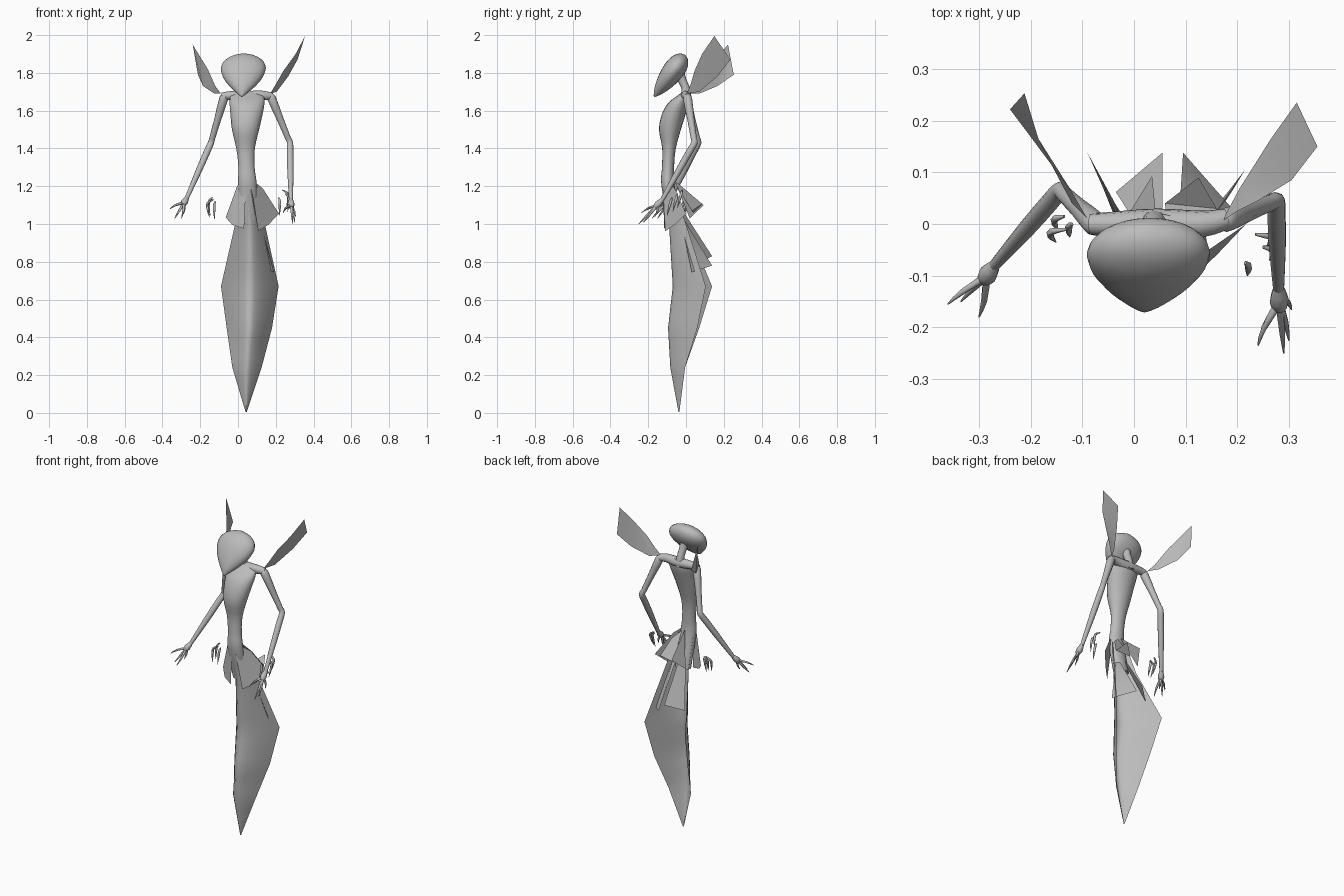
import bpy, bmesh, math
from mathutils import Vector

cube = bpy.data.objects.get("Cube")
if cube:
    bpy.data.objects.remove(cube, do_unlink=True)

grey = bpy.data.materials.new("plain grey")
grey.use_nodes = True
GREY = (0.5, 0.5, 0.5, 1)
grey.diffuse_color = GREY
grey.node_tree.nodes["Principled BSDF"].inputs["Base Color"].default_value = GREY


def finish(name, bm, angle=60):
    bmesh.ops.recalc_face_normals(bm, faces=bm.faces)
    mesh = bpy.data.meshes.new(name)
    bm.to_mesh(mesh)
    bm.free()
    mesh.materials.append(grey)
    ob = bpy.data.objects.new(name, mesh)
    bpy.context.collection.objects.link(ob)
    bpy.ops.object.select_all(action='DESELECT')
    ob.select_set(True)
    bpy.context.view_layer.objects.active = ob
    bpy.ops.object.shade_smooth_by_angle(angle=math.radians(angle))
    return ob


def spline(pts, steps):
    """Smooth resampling of tuples that passes through every point."""
    out = []
    for i in range(len(pts) - 1):
        a, b, c, d = (pts[max(i - 1, 0)], pts[i], pts[i + 1], pts[min(i + 2, len(pts) - 1)])
        for s in range(steps):
            t = s / steps
            out.append([q + t * (r - p) / 2 + t * t * (p - 2.5 * q + 2 * r - e / 2)
                        + t ** 3 * (1.5 * (q - r) + (e - p) / 2)
                        for p, q, r, e in zip(a, b, c, d)])
    return out + [list(pts[-1])]


def skin(bm, rows, closed=True, caps=True):
    rows = [[bm.verts.new(p) for p in row] for row in rows]
    n = len(rows[0])
    for a, b in zip(rows, rows[1:]):
        for i in range(n if closed else n - 1):
            j = (i + 1) % n
            bm.faces.new((a[i], a[j], b[j], b[i]))
    if closed and caps:
        bm.faces.new(rows[0])
        bm.faces.new(rows[-1])


def ring(centre, u, v, ru, rv, n=16):
    return [centre + u * ru * math.cos(k * math.tau / n) + v * rv * math.sin(k * math.tau / n)
            for k in range(n)]


def tube(bm, pts, steps=3, n=10):
    """Round limb along (x, y, z, radius) points."""
    path = spline(pts, steps)
    rows = []
    for i, p in enumerate(path):
        d = Vector(path[min(i + 1, len(path) - 1)][:3]) - Vector(path[max(i - 1, 0)][:3])
        u = d.cross(Vector((0.3, 1, 0.2))).normalized()
        rows.append(ring(Vector(p[:3]), u, d.cross(u).normalized(), p[3], p[3], n))
    skin(bm, rows)


def panel(name, *pts):
    bm = bmesh.new()
    bm.faces.new([bm.verts.new(p) for p in pts])
    bmesh.ops.triangulate(bm, faces=bm.faces)
    finish(name, bm)


# Head: teardrop tilted from the chin up to the crown
bm = bmesh.new()
chin, crown = Vector((0.02, -0.168, 1.675)), Vector((0.032, -0.005, 1.895))
axis = (crown - chin).normalized()
side = Vector((1, 0, 0))
depth = axis.cross(side).normalized()
shape = [(0, .004, .004, 0), (.12, .035, .024, 0), (.3, .076, .042, 0), (.5, .108, .054, 0),
         (.7, .119, .057, 0), (.86, .098, .047, 0), (.96, .054, .027, 0), (1, .006, .004, 0)]
skin(bm, [ring(chin.lerp(crown, t), side, depth, w, d, 24) for t, w, d, _ in spline(shape, 3)])
finish("head", bm)

# Torso: height, centre x, centre y, half width, half depth
bm = bmesh.new()
body = [(1.0, .055, -.05, .05, .035), (1.2, .05, -.095, .05, .035), (1.3, .045, -.095, .043, .032),
        (1.4, .04, -.09, .049, .036), (1.5, .04, -.085, .072, .058), (1.58, .045, -.065, .085, .063),
        (1.64, .048, -.04, .092, .055), (1.68, .048, -.015, .085, .03), (1.7, .045, 0, .04, .02)]
skin(bm, [ring(Vector((x, y, z)), Vector((1, 0, 0)), Vector((0, 1, 0)), w, d, 20)
          for z, x, y, w, d in spline(body, 3)])
finish("torso", bm)

bm = bmesh.new()
tube(bm, [(.04, -.005, 1.66, .035), (.038, .0, 1.71, .023), (.034, -.02, 1.76, .023), (.032, -.04, 1.81, .03)])
finish("neck", bm)

bm = bmesh.new()
tube(bm, [(-.085, .0, 1.675, .02), (-.04, .0, 1.68, .024), (.045, .0, 1.675, .03),
          (.13, .0, 1.68, .026), (.18, .01, 1.675, .02)])
finish("shoulders", bm)


# Arms and hands
def arm(name, shoulder, elbow, wrist, tips):
    bm = bmesh.new()
    s, e, w = Vector(shoulder), Vector(elbow), Vector(wrist)
    stations = [(s, .012), (s.lerp(e, .08), .024), (s.lerp(e, .5), .019), (s.lerp(e, .9), .016),
                (e, .017), (e.lerp(w, .15), .018), (e.lerp(w, .5), .017), (w, .011)]
    tube(bm, [(*p, r) for p, r in stations], 2)
    reach = sum((Vector(t) for t in tips), Vector()) / len(tips) - w
    palm = w + reach * 0.42
    tube(bm, [(*w, .011), (*w.lerp(palm, .6), .019), (*palm, .012)], 2, 8)
    for t in tips:
        tip = Vector(t)
        knuckle = palm.lerp(tip, .45) + (palm.lerp(tip, .5) - palm.lerp(w + reach, .5)) * .5
        tube(bm, [(*w.lerp(palm, .7), .008), (*knuckle, .006), (*tip, .0015)], 2, 6)
    finish(name, bm)


arm("right_arm", (-.07, -.005, 1.685), (-.143, .065, 1.43), (-.27, -.08, 1.14),
    [(-.36, -.155, 1.08), (-.335, -.15, 1.03), (-.30, -.18, 1.03), (-.29, -.12, 1.05)])
arm("left_arm", (.17, .005, 1.685), (.275, .045, 1.43), (.28, -.125, 1.13),
    [(.24, -.235, 1.06), (.29, -.25, 1.0), (.30, -.225, 1.01), (.305, -.165, 1.04)])

# Loose curved claws beside the hips
for name, tips in (("right_claws", [(-.13, -.01, 1.11), (-.135, .015, 1.12), (-.12, 0, 1.1)]),
                   ("left_claws", [(.235, -.02, 1.16), (.25, -.045, 1.14), (.215, -.075, 1.12)])):
    bm = bmesh.new()
    s = -1 if tips[0][0] < 0 else 1
    for k, (x, y, z) in enumerate(tips):
        bend = s * (.03 - .012 * k)
        tube(bm, [(x, y, z + .02, .003), (x + bend, y - .005, z, .007),
                  (x + bend, y - .015, z - .035, .006), (x + bend * .7, y - .025, z - .075, .001)], 3, 6)
    finish(name, bm)

# Tail: folded leaf open at the back
# height, left edge x, right edge x, front y, edge y at -x, edge y at +x
leaf = [(1.2, .0, .1, -.13, -.07, -.07), (1.0, -.015, .142, -.09, .0, .0),
        (.67, -.09, .215, -.07, .138, .105), (.45, -.06, .18, -.095, .07, .06),
        (.24, -.03, .125, -.083, -.005, -.005), (.005, .04, .046, -.04, -.035, -.035)]
bm = bmesh.new()
rows = []
for a, b in zip(leaf, leaf[1:] + leaf[-1:]):
    for t in ([0, .25, .5, .75] if a is not b else [0]):
        z, x0, x1, yf, ya, yb = [p + (q - p) * t for p, q in zip(a, b)]
        row = []
        for k in range(13):
            u = k / 6 - 1
            row.append(((x0 + x1) / 2 + u * (x1 - x0) / 2,
                        yf + ((ya if u < 0 else yb) - yf) * abs(u) ** 1.5, z))
        rows.append(row)
skin(bm, rows, closed=False)
finish("tail", bm)

# Hip panels, upper tier then the lower back tier
panel("front_right_panel", (.045, -.125, 1.25), (-.005, -.1, 1.2), (-.065, -.055, 1.035),
      (-.03, -.09, .995), (.032, -.115, .975))
panel("front_left_panel", (.055, -.125, 1.25), (.08, -.125, 1.14), (.107, -.11, .962),
      (.16, -.06, .995), (.217, 0, 1.055), (.13, -.06, 1.19))
panel("back_left_panel", (.07, -.06, 1.22), (.12, -.03, 1.17), (.16, .03, 1.07), (.125, .09, 1.11), (.06, .04, 1.06))
panel("back_right_panel", (.05, -.06, 1.23), (.035, .093, 1.1), (-.01, .02, 1.03))
panel("lower_right_panel", (.03, -.04, 1.06), (.055, -.01, 1.06), (.055, .138, .83), (-.035, .062, .79))
panel("lower_left_panel", (.085, -.02, 1.04), (.11, -.03, 1.04), (.19, .03, .745), (.095, .138, .78))

# Wings: flat blades, each with its own sweep
panel("left_wing", (.17, .005, 1.69), (.2, .025, 1.74), (.24, .045, 1.81), (.305, .085, 1.9),
      (.355, .15, 1.995), (.315, .235, 1.87), (.265, .165, 1.78), (.205, .07, 1.7))
panel("right_wing", (-.09, .01, 1.69), (-.12, .04, 1.73), (-.16, .115, 1.82), (-.24, .222, 1.95),
      (-.212, .253, 1.79), (-.185, .165, 1.73), (-.125, .07, 1.69))
